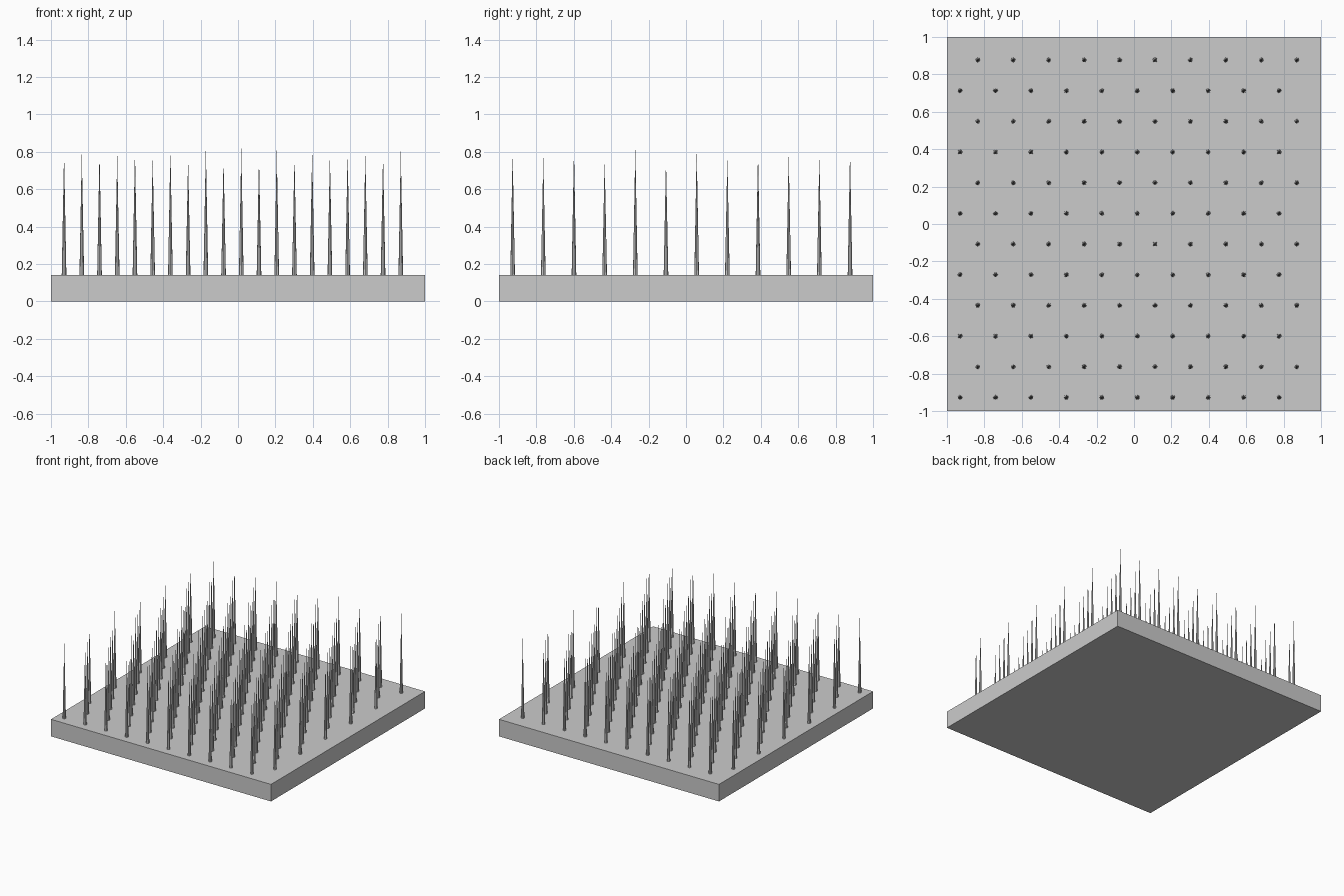
import bpy, bmesh
from mathutils import Matrix

old = bpy.data.objects.get("Cube")
if old:
    bpy.data.objects.remove(old)

# Single plain grey
grey = bpy.data.materials.new("plain_grey")
grey.use_nodes = True
grey.diffuse_color = (0.6, 0.6, 0.6, 1)
grey.node_tree.nodes["Principled BSDF"].inputs["Base Color"].default_value = (0.6, 0.6, 0.6, 1)

SLAB_TOP = 0.14
ROWS, COLUMNS = 12, 10
STEP_X, STEP_Y = 0.1895, 0.164
START_X, START_Y = -0.93, -0.927
CENTRE_X, CENTRE_Y = -0.13, -0.27


def add_object(name, bm):
    mesh = bpy.data.meshes.new(name)
    bm.to_mesh(mesh)
    bm.free()
    mesh.materials.append(grey)
    obj = bpy.data.objects.new(name, mesh)
    bpy.context.collection.objects.link(obj)
    return obj


def tip_height(x, y, shifted):
    """Straight rows peak near the centre, shifted rows dip there."""
    spread = abs(x - CENTRE_X) + abs(y - CENTRE_Y)
    return 0.71 + 0.045 * spread if shifted else 0.83 - 0.043 * spread


# Square base slab
bm = bmesh.new()
bmesh.ops.create_cube(bm, size=1, matrix=Matrix.Translation((0, 0, SLAB_TOP / 2))
                      @ Matrix.Diagonal((2, 2, SLAB_TOP, 1)))
add_object("base_slab", bm)

# Staggered rows of slender spikes
for row in range(ROWS):
    shifted = row % 2
    bm = bmesh.new()
    for column in range(COLUMNS):
        x = START_X + (column + shifted / 2) * STEP_X
        y = START_Y + row * STEP_Y
        length = tip_height(x, y, shifted) - SLAB_TOP
        bmesh.ops.create_cone(bm, cap_ends=True, segments=8, radius1=0.0125, radius2=0,
                              depth=length,
                              matrix=Matrix.Translation((x, y, SLAB_TOP + length / 2)))
    add_object(f"spike_row_{row + 1}", bm)
